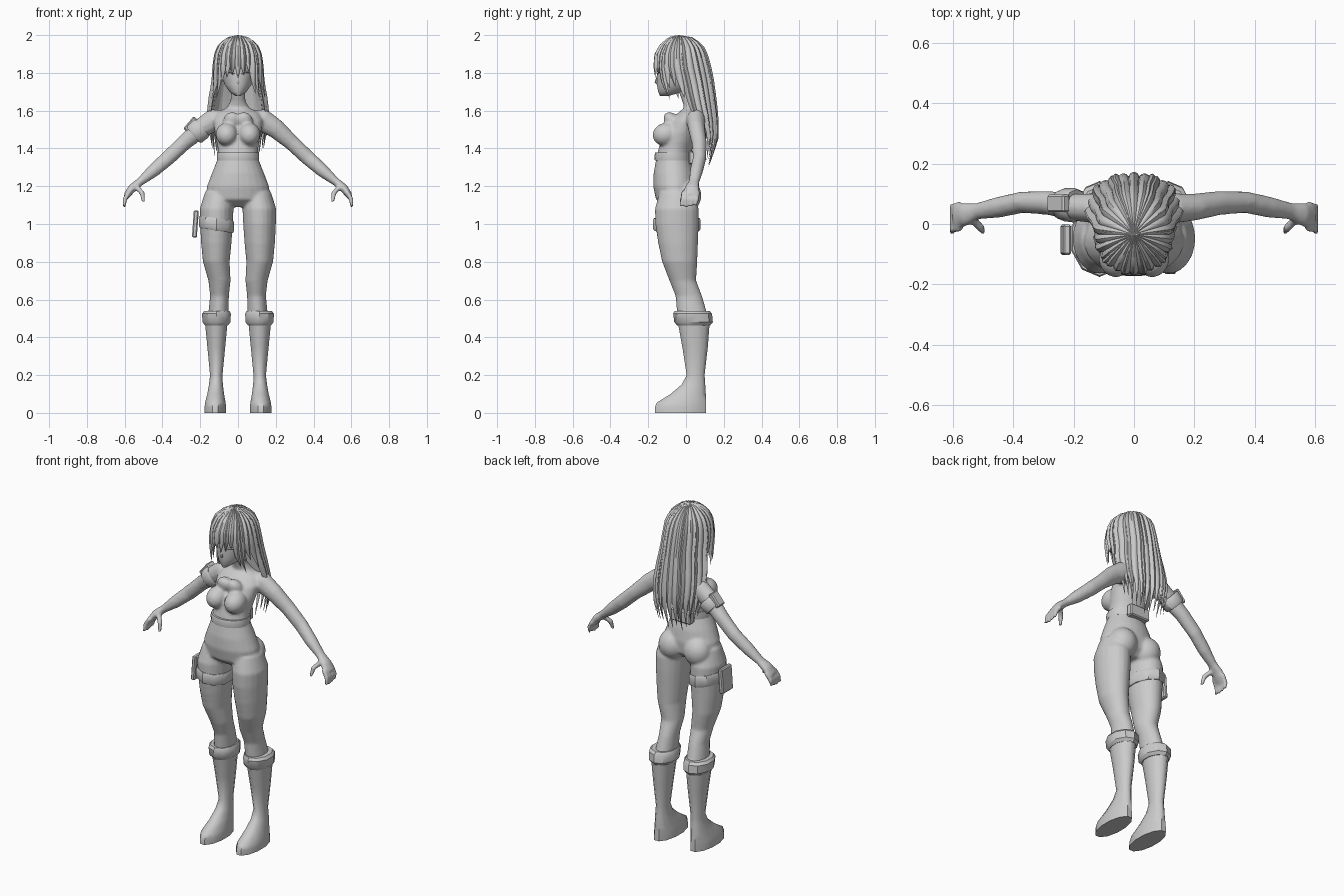
import bpy, bmesh
from math import sin, cos, pi, radians
from mathutils import Vector, Matrix

old = bpy.data.objects.get("Cube")
if old:
    bpy.data.objects.remove(old, do_unlink=True)

grey = bpy.data.materials.new("plain_grey")
grey.use_nodes = True
grey.diffuse_color = (.6, .6, .6, 1)
grey.node_tree.nodes["Principled BSDF"].inputs["Base Color"].default_value = (.6, .6, .6, 1)


def finish(bm, name, angle=50):
    """Turn a bmesh into a smooth shaded object."""
    bmesh.ops.recalc_face_normals(bm, faces=bm.faces[:])
    mesh = bpy.data.meshes.new(name)
    bm.to_mesh(mesh)
    bm.free()
    mesh.materials.append(grey)
    obj = bpy.data.objects.new(name, mesh)
    bpy.context.collection.objects.link(obj)
    bpy.ops.object.select_all(action="DESELECT")
    obj.select_set(True)
    bpy.context.view_layer.objects.active = obj
    bpy.ops.object.shade_smooth_by_angle(angle=radians(angle))
    return obj


def loft(bm, rings):
    """Skin a list of point rings and cap both ends."""
    loops = [[bm.verts.new(p) for p in ring] for ring in rings]
    count = len(loops[0])
    for low, high in zip(loops, loops[1:]):
        for i in range(count):
            j = (i + 1) % count
            bm.faces.new((low[i], low[j], high[j], high[i]))
    bm.faces.new(loops[0][::-1])
    bm.faces.new(loops[-1])


def stack(bm, rows, side=1, sides=16, tilt=0):
    """Loft of level ovals; row = height, centre x, half width, front y, back y."""
    rings = []
    for z, cx, rx, front, back in rows:
        ring = []
        for i in range(sides):
            a = 2 * pi * (i + .5) / sides
            ring.append(Vector((side * (cx + rx * cos(a)),
                                (front + back) / 2 + (back - front) / 2 * sin(a),
                                z + tilt * rx * cos(a))))
        rings.append(ring)
    loft(bm, rings)


def tube(bm, rows, side=1, sides=12):
    """Loft along a path; row = x, y, z, half thickness, half depth."""
    pts = [Vector(r[:3]) for r in rows]
    rings = []
    for k, (p, row) in enumerate(zip(pts, rows)):
        t = (pts[min(k + 1, len(pts) - 1)] - pts[max(k - 1, 0)]).normalized()
        deep = (Vector((0, 1, 0)) - t * t.y).normalized()
        up = t.cross(deep)
        ring = [p + deep * row[4] * cos(2 * pi * i / sides) + up * row[3] * sin(2 * pi * i / sides)
                for i in range(sides)]
        rings.append([Vector((side * q.x, q.y, q.z)) for q in ring])
    loft(bm, rings)


def ball(bm, centre, size, turn=0):
    m = Matrix.Translation(centre) @ Matrix.Rotation(turn, 4, "X") @ Matrix.Diagonal((*size, 1))
    bmesh.ops.create_uvsphere(bm, u_segments=20, v_segments=14, radius=1, matrix=m)


def box(name, centre, size, turn=0, axis="Y", bevel=.006):
    bm = bmesh.new()
    m = Matrix.Translation(centre) @ Matrix.Rotation(turn, 4, axis) @ Matrix.Diagonal((*size, 1))
    bmesh.ops.create_cube(bm, size=1, matrix=m)
    bmesh.ops.bevel(bm, geom=bm.edges[:], offset=bevel, segments=1, affect="EDGES")
    return finish(bm, name, 30)


# Body: torso, legs, arms and hands fused into one skin
body = bmesh.new()
stack(body, [(z, 0, w, f, b) for z, w, f, b in (
    (1.09, .06, -.11, .01), (1.13, .165, -.16, .05), (1.2, .165, -.174, .055),
    (1.27, .138, -.172, .045), (1.35, .106, -.157, .02), (1.4, .107, -.145, .035),
    (1.48, .122, -.125, .07), (1.55, .132, -.08, .095), (1.59, .11, -.04, .095),
    (1.615, .06, -.01, .085), (1.65, .04, -.02, .06), (1.73, .036, -.05, .04))], sides=24)
for s in (1, -1):
    stack(body, [(1.17, .1, .075, -.14, .04), (1.08, .113, .09, -.165, .068),
                 (1, .114, .087, -.163, .068), (.9, .115, .081, -.148, .064),
                 (.8, .115, .071, -.127, .06), (.7, .098, .059, -.088, .054),
                 (.62, .098, .05, -.056, .085), (.5, .105, .055, -.045, .12)], s, 20)
    ball(body, (s * .06, -.108, 1.475), (.058, .07, .06), .3)
    ball(body, (s * .03, -.07, 1.54), (.05, .04, .06), .7)
    ball(body, (s * .083, .005, 1.15), (.08, .077, .085))
    tube(body, [(.07, .05, 1.555, .05, .045), (.13, .052, 1.55, .062, .05),
                (.2, .056, 1.505, .052, .045), (.285, .07, 1.43, .042, .04),
                (.37, .072, 1.35, .04, .036), (.45, .055, 1.28, .035, .035),
                (.52, .042, 1.222, .022, .028), (.56, .032, 1.19, .023, .04),
                (.59, .025, 1.15, .018, .044)], s)
    for k in range(4):
        y = -.012 + .025 * k
        tube(body, [(.575, y, 1.17, .014, .013), (.6, y - .006, 1.13, .013, .013),
                    (.602, y - .014, 1.088 + .004 * abs(k - 1), .009, .009)], s, 8)
    tube(body, [(.54, .02, 1.2, .015, .016), (.508, -.012, 1.165, .015, .015),
                (.5, -.026, 1.115, .01, .01)], s, 8)
skin = finish(body, "body", 180)
fuse = skin.modifiers.new("fuse", "REMESH")
fuse.mode, fuse.voxel_size, fuse.use_smooth_shade = "VOXEL", .008, True
relax = skin.modifiers.new("relax", "SMOOTH")
relax.factor, relax.iterations = .5, 6

# Head: narrow chin, flat face and rounded skull
head = bmesh.new()
stack(head, [(z, 0, w, f, b) for z, w, f, b in (
    (1.678, .014, -.138, -.09), (1.7, .045, -.148, -.02), (1.74, .073, -.155, .05),
    (1.8, .09, -.153, .085), (1.88, .1, -.152, .09), (1.94, .075, -.11, .06))], sides=24)
tube(head, [(0, -.15, 1.785, .005, .004), (0, -.158, 1.75, .008, .008),
            (0, -.148, 1.738, .005, .004)], sides=6)
for s in (1, -1):
    tube(head, [(.018, -.149, 1.795, .003, .006), (.045, -.14, 1.805, .005, .008),
                (.075, -.115, 1.8, .003, .006)], s, 6)
finish(head, "head", 60)

# Hair: locks that run from the crown down a shared envelope
ENVELOPE = [(2, .002, -.037, -.035, -.033), (1.987, .052, -.085, -.035, .03),
            (1.95, .096, -.132, -.035, .08), (1.9, .118, -.16, -.035, .105),
            (1.83, .127, -.168, -.03, .125), (1.75, .131, -.163, -.01, .14),
            (1.66, .148, -.13, .01, .152), (1.55, .16, -.1, .045, .165),
            (1.45, .145, -.1, .07, .168), (1.3, .125, -.1, .085, .122)]


def envelope(z, a):
    """Point of the hair surface at a height and an angle from the front."""
    for hi, lo in zip(ENVELOPE, ENVELOPE[1:]):
        if z >= lo[0]:
            break
    f = (hi[0] - z) / (hi[0] - lo[0])
    _, rx, front, mid, back = [p + (q - p) * f for p, q in zip(hi, lo)]
    ry = mid - front if cos(a) > 0 else back - mid
    return Vector((rx * sin(a), mid - ry * cos(a), z))


def lock(bm, a, end, spread, thick, lift=0):
    rings = []
    steps = 14
    for k in range(steps + 1):
        u = k / steps
        z = 2 - (2 - end) * (u ** 1.5)
        p = envelope(z, a)
        out = Vector((sin(a), -cos(a), 1.2 * max(0, 1 - 4 * u))).normalized()
        taper = 1 if u < .6 else max(.04, 1 - ((u - .6) / .4) ** 2)
        ring = []
        for v, h in ((-1, -.8), (-.6, .35), (0, .8), (.6, .35), (1, -.8), (0, -1)):
            q = envelope(z, a + v * spread * taper)
            ring.append(q + out * (thick * h * min(1, .15 + 4 * u) * taper + lift * u - .002))
        rings.append(ring)
    loft(bm, rings)


hair = bmesh.new()
count = 26
for i in range(count):
    a = 2 * pi * i / count
    turn = min(a, 2 * pi - a)
    wobble = .03 * (i % 3)
    if turn < .6:
        end = 1.775 + .5 * wobble
    elif turn < 1.1:
        end = 1.69 + wobble
    elif turn < 1.5:
        end = 1.665 + wobble
    else:
        end = 1.4 - .1 * sin((turn - 1.5) / 1.64 * pi / 2) + .5 * wobble
    lock(hair, a, end, .165, .011 + .004 * (i % 2))
for s in (1, -1):
    for a, end in ((.3, 1.81), (.85, 1.66), (1.65, 1.46), (2.2, 1.38), (2.75, 1.36)):
        lock(hair, s * a, end, .1, .01, .007)
finish(hair, "hair", 45)

# Boots with thick folded cuffs
for s, word in ((1, "left"), (-1, "right")):
    boot = bmesh.new()
    stack(boot, [(.5, .115, .064, -.05, .13), (.35, .115, .049, -.022, .118),
                 (.2, .115, .034, .002, .1), (.15, .117, .038, -.025, .104),
                 (.1, .118, .046, -.085, .108), (.055, .12, .056, -.158, .11),
                 (.03, .12, .059, -.17, .112), (0, .12, .059, -.17, .112)], s, 12)
    finish(boot, word + "_boot")
    cuff = bmesh.new()
    stack(cuff, [(.463, .114, .064, -.046, .128), (.48, .114, .078, -.062, .142),
                 (.525, .114, .08, -.068, .138), (.54, .112, .07, -.06, .125)], s, 10)
    finish(cuff, word + "_boot_cuff", 35)

# Waist belt with a pouch at the back
belt = bmesh.new()
stack(belt, [(1.335, 0, .112, -.165, .028), (1.36, 0, .114, -.168, .03),
             (1.378, 0, .112, -.163, .032)], sides=18)
finish(belt, "belt", 35)
box("belt_pouch", (0, .035, 1.352), (.13, .04, .07))

# Thigh strap and holster box on the right leg
strap = bmesh.new()
stack(strap, [(.965, .114, .092, -.168, .072), (.975, .114, .097, -.174, .077),
              (1.02, .114, .099, -.175, .078), (1.03, .114, .094, -.17, .073)],
      -1, 10, .15)
finish(strap, "thigh_strap", 35)
box("thigh_pouch", (-.226, -.052, 1), (.026, .1, .145), radians(4))

# Upper arm band and its small pouch
band = bmesh.new()
tube(band, [(.19, .062, 1.512, .06, .052), (.197, .062, 1.506, .066, .057),
            (.23, .064, 1.478, .064, .055), (.238, .064, 1.471, .058, .05)], -1, 10)
finish(band, "arm_band", 35)
box("arm_pouch", (-.25, .068, 1.528), (.085, .058, .032), radians(-50))
